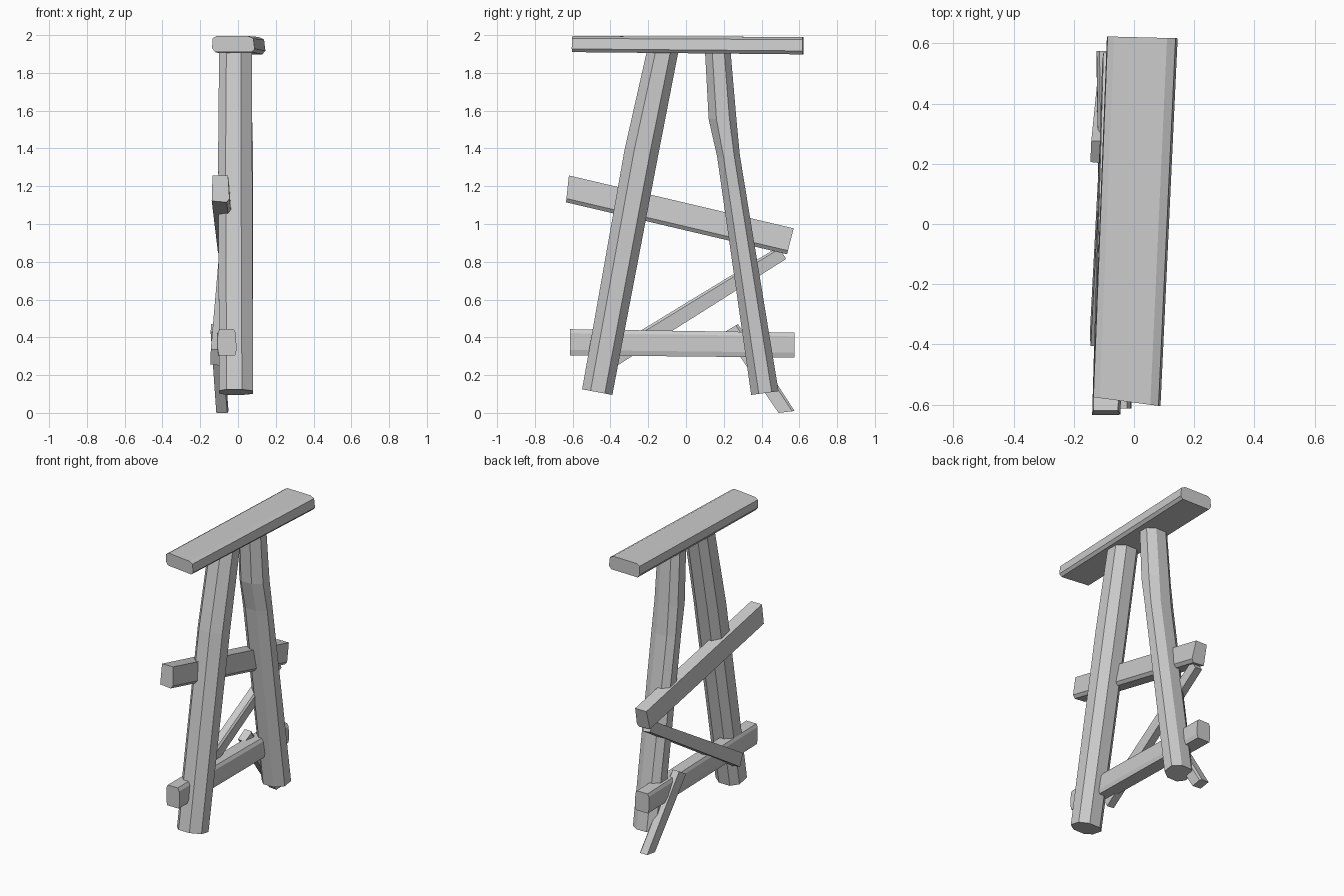
import bpy, bmesh

if "Cube" in bpy.data.objects:
    bpy.data.objects.remove(bpy.data.objects["Cube"])

# Cross-sections in unit coordinates: u runs along x, v along the second axis
OCT = [(.22, 0), (.67, 0), (1, .28), (1, .75), (.7, 1), (.25, 1), (0, .75), (0, .25)]
BOARD = [(.06, .05), (.85, 0), (1, .14), (.92, 1), (.1, 1)]
STICK = [(0, .08), (.9, 0), (1, .85), (.85, 1), (.05, 1)]
SLAB = [(.07, 0), (.93, 0), (1, .2), (.97, .85), (.85, 1), (.1, 1), (.01, .85), (0, .25)]


def timber(name, profile, stations):
    """Loft a profile through stations: (x0, x1, (y, z) at v=0, (y, z) at v=1, y skew across x)."""
    bm = bmesh.new()
    rings = []
    for x0, x1, a, b, skew in stations:
        rings.append([bm.verts.new((x0 + (x1 - x0) * u,
                                    a[0] + (b[0] - a[0]) * v + skew * (u - .5),
                                    a[1] + (b[1] - a[1]) * v)) for u, v in profile])
    n = len(profile)
    for r, s in zip(rings, rings[1:]):
        for i in range(n):
            j = (i + 1) % n
            bm.faces.new((r[i], r[j], s[j], s[i]))
    bm.faces.new(rings[0])
    bm.faces.new(rings[-1])
    bmesh.ops.recalc_face_normals(bm, faces=bm.faces[:])
    mesh = bpy.data.meshes.new(name)
    bm.to_mesh(mesh)
    bm.free()
    obj = bpy.data.objects.new(name, mesh)
    bpy.context.collection.objects.link(obj)


# Top board
timber("top_board", SLAB, [
    (-.137, .088, (-.59, 1.915), (-.59, 2.0), -.03),
    (-.09, .145, (.62, 1.903), (.62, 1.995), -.006)])

# Two leaning legs with a slight bend
timber("front_leg", OCT, [
    (-.10, .08, (-.55, .13), (-.39, .10), 0),
    (-.105, .075, (-.325, 1.40), (-.145, 1.38), 0),
    (-.10, .075, (-.205, 1.93), (-.038, 1.93), 0)])
timber("back_leg", OCT, [
    (-.09, .08, (.345, .10), (.49, .12), 0),
    (-.10, .08, (.165, 1.36), (.285, 1.37), 0),
    (-.10, .075, (.12, 1.56), (.267, 1.56), 0),
    (-.095, .07, (.10, 1.93), (.235, 1.93), 0)])

# Crossing rails
timber("upper_rail", BOARD, [
    (-.145, -.045, (-.635, 1.12), (-.62, 1.262), 0),
    (-.112, -.01, (.535, .845), (.57, .982), 0)])
timber("lower_rail", SLAB, [
    (-.108, -.008, (-.613, .31), (-.613, .448), 0),
    (-.125, -.02, (.575, .298), (.575, .43), 0)])

# Loose diagonal braces
timber("long_brace", STICK, [
    (-.147, -.085, (-.365, .255), (-.405, .34), 0),
    (-.10, -.04, (.53, .82), (.49, .885), 0)])
timber("short_brace", STICK, [
    (-.115, -.05, (.49, .005), (.575, .015), 0),
    (-.145, -.085, (.20, .43), (.275, .475), 0)])

# Drop the lowest brace corner exactly onto the ground
low = min(v.co.z for o in bpy.data.objects for v in o.data.vertices)
for o in bpy.data.objects:
    o.location.z = -low
